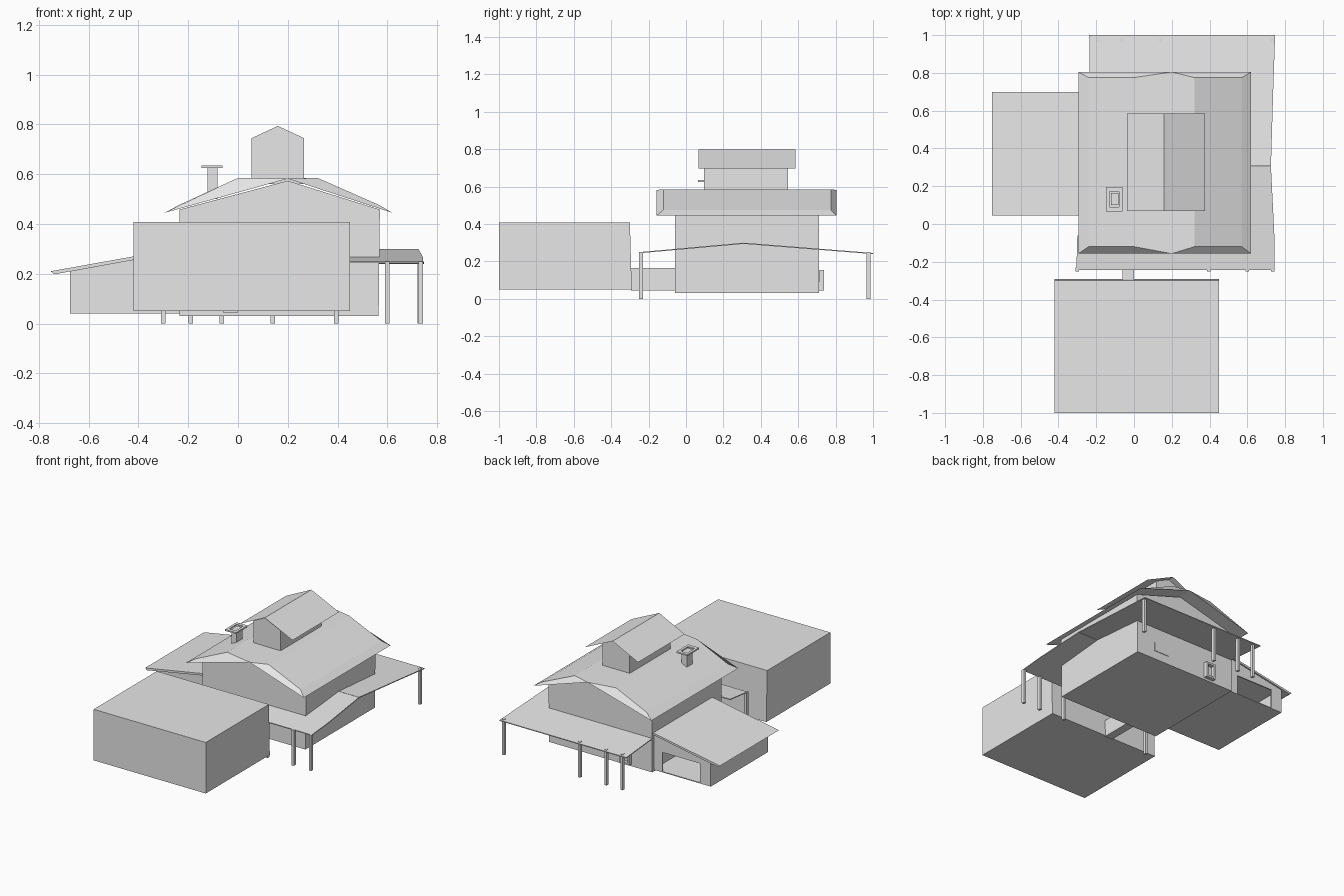
import bpy, bmesh

if "Cube" in bpy.data.objects:
    bpy.data.objects.remove(bpy.data.objects["Cube"])

grey = bpy.data.materials.new("plain grey")
grey.diffuse_color = (0.8, 0.8, 0.8, 1)
grey.use_nodes = True
grey.node_tree.nodes["Principled BSDF"].inputs["Base Color"].default_value = grey.diffuse_color


def mesh(name, verts, faces):
    me = bpy.data.meshes.new(name)
    me.from_pydata(verts, [], faces)
    bm = bmesh.new()
    bm.from_mesh(me)
    bmesh.ops.recalc_face_normals(bm, faces=bm.faces)
    bm.to_mesh(me)
    bm.free()
    me.materials.append(grey)
    ob = bpy.data.objects.new(name, me)
    bpy.context.collection.objects.link(ob)
    return ob


def prism(name, profile, y0, y1):
    """Closed x-z profile extended along y."""
    n = len(profile)
    verts = [(x, y, z) for y in (y0, y1) for x, z in profile]
    faces = [tuple(range(n)), tuple(range(2 * n - 1, n - 1, -1))]
    faces += [(i, (i + 1) % n, n + (i + 1) % n, n + i) for i in range(n)]
    return mesh(name, verts, faces)


def box(name, x0, x1, y0, y1, z0, z1):
    return prism(name, [(x0, z0), (x1, z0), (x1, z1), (x0, z1)], y0, y1)


# Front block with a slightly leaning back wall, and the passage behind it
front = box("front_block", -0.42, 0.45, -1.0, -0.29, 0.05, 0.408)
for v in front.data.vertices:
    if v.co.y > -0.5 and v.co.z > 0.2:
        v.co.y = -0.3
box("passage", -0.06, 0.0, -0.295, -0.05, 0.045, 0.165)

# Main house walls with gables
prism("main_walls", [(-0.235, 0.03), (0.565, 0.03), (0.57, 0.458), (0.2, 0.574),
                     (-0.235, 0.458)], -0.06, 0.71)

# Main roof: flat crown, two slopes and splayed bargeboards at both ends
verts = []
for outer, inner in ((-0.157, -0.12), (0.805, 0.775)):
    verts += [(-0.295, outer, 0.445), (-0.24, inner, 0.475), (0, inner, 0.585),
              (0.2, outer, 0.582), (0.32, inner, 0.585), (0.57, inner, 0.475),
              (0.62, outer, 0.445)]
L, A, B, P, C, D, R = range(7)
faces = [(B, P, C, C + 7, P + 7, B + 7)]
faces += [(i, j, j + 7, i + 7) for i, j in
          ((L, A), (A, B), (C, D), (D, R), (L, P), (P, R))]
for k in (0, 7):
    faces += [(L + k, P + k, B + k, A + k), (P + k, R + k, D + k, C + k)]
mesh("main_roof", verts, faces)

# Rooftop cupola: gabled walls under a thin sheet roof
prism("cupola_walls", [(0.055, 0.56), (0.265, 0.56), (0.265, 0.745), (0.16, 0.794),
                       (0.055, 0.745)], 0.095, 0.545)
ys = (0.068, 0.585)
mesh("cupola_roof", [(x, y, z) for y in ys
                     for x, z in ((-0.037, 0.701), (0.16, 0.797), (0.375, 0.697))],
     [(0, 1, 4, 3), (1, 2, 5, 4)])

# Chimney with a framed cap
box("chimney_stem", -0.122, -0.082, 0.1, 0.165, 0.5, 0.628)
for name, x0, x1, y0, y1 in (("left", -0.147, -0.13, 0.065, 0.195),
                             ("right", -0.08, -0.062, 0.065, 0.195),
                             ("front", -0.13, -0.08, 0.065, 0.09),
                             ("back", -0.13, -0.08, 0.172, 0.195)):
    box("chimney_cap_" + name, x0, x1, y0, y1, 0.625, 0.635)

# Side annex: hollow, with a wide opening in its back wall
box("annex_floor", -0.675, -0.235, 0.055, 0.69, 0.04, 0.046)
box("annex_side_wall", -0.675, -0.665, 0.055, 0.69, 0.04, 0.217)


def slope(x):
    return 0.205 + 0.18 * (x + 0.745)


def wall(name, x0, x1, y0, y1, z0):
    prism(name, [(x0, z0), (x1, z0), (x1, slope(x1)), (x0, slope(x0))], y0, y1)


wall("annex_front_wall", -0.67, -0.235, 0.055, 0.063, 0.04)
wall("annex_back_wall_left", -0.67, -0.59, 0.682, 0.69, 0.04)
wall("annex_back_wall_right", -0.30, -0.235, 0.682, 0.69, 0.04)
wall("annex_back_lintel", -0.59, -0.30, 0.682, 0.69, 0.18)
prism("annex_roof", [(-0.737, 0.198), (-0.235, 0.289), (-0.235, 0.303),
                     (-0.753, 0.21)], 0.045, 0.70)

# Porch roof: thin folded sheets around the front, right and back of the house
t = 0.006


def porch(name, pts):
    n = len(pts)
    v = [(x, y, 0.25 + 0.09 * (y + 0.245) if y < 0.305 else 0.30 - 0.079 * (y - 0.305))
         for x, y in pts]
    v += [(x, y, z - t) for x, y, z in v]
    f = [tuple(range(n)), tuple(range(2 * n - 1, n - 1, -1))]
    f += [(i, (i + 1) % n, n + (i + 1) % n, n + i) for i in range(n)]
    mesh(name, v, f)


porch("porch_roof_front", [(-0.305, -0.243), (0.743, -0.243), (0.743, -0.06), (-0.30, -0.06)])
porch("porch_roof_right_front", [(0.565, -0.06), (0.743, -0.06), (0.725, 0.304), (0.565, 0.304)])
porch("porch_roof_right_back", [(0.565, 0.306), (0.725, 0.306), (0.737, 0.71), (0.565, 0.71)])
porch("porch_roof_back", [(-0.235, 0.71), (0.737, 0.71), (0.747, 1.0), (-0.237, 1.0)])

# Porch posts along the front and the back
for side, y, xs in (("front", -0.24, (-0.30, 0.395, 0.60, 0.735)),
                    ("back", 0.975, (-0.19, -0.065, 0.14, 0.73))):
    for x in xs:
        box(side + "_post", x - 0.009, x + 0.009, y - 0.011, y + 0.011, 0.0, 0.25)

# Back wall details: a shallow panel and a projecting frame
box("back_panel", 0.30, 0.42, 0.705, 0.714, 0.09, 0.15)
for name, x0, x1, z0, z1 in (("left", -0.075, -0.062, 0.045, 0.155),
                             ("right", -0.013, 0.0, 0.045, 0.155),
                             ("top", -0.062, -0.013, 0.142, 0.155),
                             ("bottom", -0.062, -0.013, 0.045, 0.058)):
    box("back_frame_" + name, x0, x1, 0.70, 0.738, z0, z1)
